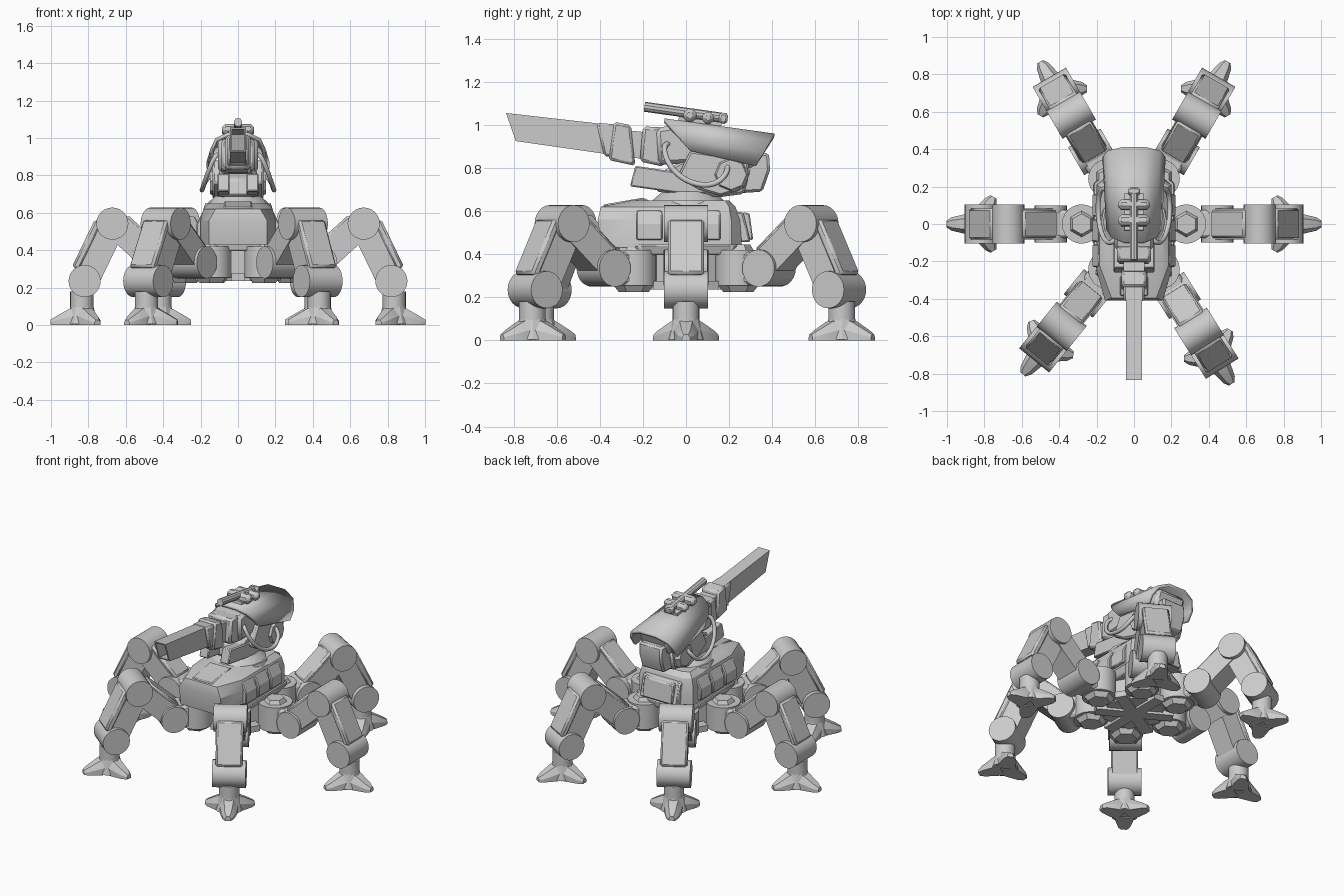
import bpy, bmesh
from math import radians, cos, sin, pi
from mathutils import Vector, Matrix

if "Cube" in bpy.data.objects:
    bpy.data.objects.remove(bpy.data.objects["Cube"])

I = Matrix.Identity(4)


def finish(name, bm, M=I, bevel=0.0):
    bmesh.ops.recalc_face_normals(bm, faces=bm.faces)
    for f in bm.faces:
        f.smooth = True
    for e in bm.edges:
        e.smooth = e.calc_face_angle(0) < 0.45
    me = bpy.data.meshes.new(name)
    bm.to_mesh(me)
    bm.free()
    ob = bpy.data.objects.new(name, me)
    ob.matrix_world = M
    bpy.context.collection.objects.link(ob)
    if bevel:
        m = ob.modifiers.new("bevel", 'BEVEL')
        m.width, m.segments = bevel, 1
    return ob


def loft(name, sections, M=I, bevel=0.0, closed=True):
    bm = bmesh.new()
    rows = [[bm.verts.new(p) for p in s] for s in sections]
    n = len(rows[0])
    for a, b in zip(rows, rows[1:]):
        for i in range(n if closed else n - 1):
            j = (i + 1) % n
            bm.faces.new((a[i], a[j], b[j], b[i]))
    if closed:
        bm.faces.new(rows[0])
        bm.faces.new(rows[-1])
    return finish(name, bm, M, bevel)


def prism_x(name, prof, x0, x1, bevel=0.0):
    """YZ profile extruded along x"""
    return loft(name, [[(x, y, z) for y, z in prof] for x in (x0, x1)], bevel=bevel)


def prism_y(name, prof, w, M=I, bevel=0.0):
    """XZ profile extruded symmetrically along y"""
    return loft(name, [[(x, y, z) for x, z in prof] for y in (-w, w)], M, bevel)


def box(name, c, s, M=I, bevel=0.0):
    bm = bmesh.new()
    bmesh.ops.create_cube(bm, size=1, matrix=Matrix.Translation(c) @ Matrix.Diagonal((*s, 1)))
    return finish(name, bm, M, bevel)


def cyl(name, p0, p1, r0, r1=None, M=I, seg=24, bevel=0.0):
    p0, p1 = Vector(p0), Vector(p1)
    d = p1 - p0
    T = Matrix.Translation((p0 + p1) / 2) @ d.to_track_quat('Z', 'Y').to_matrix().to_4x4()
    bm = bmesh.new()
    bmesh.ops.create_cone(bm, cap_ends=True, segments=seg, radius1=r0,
                          radius2=r0 if r1 is None else r1, depth=d.length, matrix=T)
    return finish(name, bm, M, bevel)


def bar(p, q, lo, hi, s0=0.0, s1=0.0):
    """slab outline along p-q between normal offsets lo and hi, ends trimmed"""
    p, q = Vector(p), Vector(q)
    d = (q - p).normalized()
    n = Vector((-d.y, d.x))
    p, q = p + d * s0, q - d * s1
    return [p + n * lo, q + n * lo, q + n * hi, p + n * hi]


# legs: pod, hip, thigh, knee, shin, ankle and three-toed foot
HIP, KNEE, ANKLE, FOOT = (.165, .335), (.392, .542), (.54, .235), .555
for k, ang in enumerate((0, 60, 120, 180, 231, 302)):
    base = radians(60 * k)
    M = Matrix.Translation((.28 * cos(base), .28 * sin(base), 0)) @ Matrix.Rotation(radians(ang), 4, 'Z')
    L = f"leg_{k + 1}_"
    cyl(L + "pod", (0, 0, .255), (0, 0, .42), .105, M=M)
    cyl(L + "pod_base", (0, 0, .225), (0, 0, .256), .07, .095, M=M, seg=6)
    cyl(L + "pod_cap", (0, 0, .42), (0, 0, .445), .07, .055, M=M, seg=6)
    box(L + "hip_block", (.085, 0, .335), (.15, .15, .15), M, .015)
    for nm, (x, z), w in (("hip", HIP, .1), ("knee", KNEE, .103), ("ankle", ANKLE, .103)):
        cyl(L + nm, (x, -w, z), (x, w, z), .086, M=M)
    prism_y(L + "thigh", bar(HIP, KNEE, -.065, .07), .082, M)
    prism_y(L + "thigh_plate", bar(HIP, KNEE, .04, .09, .03, .03), .075, M, .012)
    prism_y(L + "shin", bar(KNEE, ANKLE, -.075, .075), .075, M)
    prism_y(L + "shin_plate", bar(KNEE, ANKLE, .05, .094, .02, .04), .083, M, .012)
    cyl(L + "ankle_post", (FOOT, 0, .08), (FOOT, 0, .18), .062, M=M)
    cyl(L + "foot_core", (FOOT, 0, .005), (FOOT, 0, .1), .085, .062, M=M, seg=12)
    for t in range(3):
        T = M @ Matrix.Translation((FOOT, 0, 0)) @ Matrix.Rotation(t * 2 * pi / 3, 4, 'Z')
        loft(L + f"toe_{t + 1}",
             [[(x, -w, 0), (x, -w, h * .5), (x, -w * .55, h), (x, w * .55, h), (x, w, h * .5), (x, w, 0)]
              for x, w, h in ((.02, .06, .105), (.07, .052, .085), (.14, .036, .045), (.167, .018, .028))], T)

# underside core and spokes
cyl("core", (0, 0, .25), (0, 0, .43), .2, M=Matrix.Rotation(pi / 6, 4, 'Z'), seg=6)
for k in range(6):
    box(f"spoke_{k + 1}", (.12, 0, .255), (.24, .075, .04), Matrix.Rotation(radians(30 + 60 * k), 4, 'Z'))


# hull: stacked octagonal outlines
def deck(z, w, wf, yf, ys, yr, wr, yb, zf=0):
    h = [(wf, yf, z - zf), (w, ys, z), (w, yr, z), (wr, yb, z)]
    return h + [(-x, y, c) for x, y, c in reversed(h)]


loft("hull_skirt", [deck(.395, .2, .13, -.29, -.2, .2, .14, .27),
                    deck(.445, .22, .14, -.3, -.22, .22, .14, .28)], bevel=.008)
loft("hull", [deck(.43, .2, .155, -.39, -.25, .21, .14, .26),
              deck(.56, .2, .155, -.41, -.25, .21, .14, .25),
              deck(.62, .185, .12, -.395, -.22, .2, .13, .23),
              deck(.65, .155, .1, -.25, -.17, .18, .11, .2)])
prism_x("front_deck_plate", [(-.38, .6), (-.385, .63), (-.2, .662), (-.15, .64)], -.075, .075, .006)
for s, n in ((1, "right"), (-1, "left")):
    for i in range(3):
        y = -.17 + .135 * i
        loft(f"{n}_side_panel_{i + 1}",
             [[(s * a, y - .06, z), (s * a, y + .06, z), (s * .14, y + .06, z), (s * .14, y - .06, z)]
              for a, z in ((.222, .465), (.222, .54), (.19, .605))], bevel=.006)
prism_x("rear_panel", [(.22, .46), (.3, .455), (.265, .595), (.2, .6)], -.14, .14, .008)
prism_x("rear_lip", [(.26, .475), (.312, .465), (.295, .59), (.262, .595)], -.11, .11, .006)

# turret ring
cyl("turret_ring", (0, .01, .62), (0, .01, .65), .185, .175, seg=16)
cyl("turret_cone", (0, .01, .65), (0, .01, .69), .165, .12, seg=16)

# cradle below the gun
prism_x("cradle", [(-.14, .69), (.16, .665), (.27, .68), (.3, .8), (.0, .84), (-.12, .78)], -.1, .1, .012)
for s, n in ((1, "right"), (-1, "left")):
    prism_x(n + "_front_prong", [(-.26, .715), (-.235, .81), (.0, .775), (.2, .76), (.2, .68), (-.05, .685)],
            s * .045, s * .11, .006)
    prism_x(n + "_cheek", [(-.04, .76), (.02, .88), (.3, .84), (.26, .7), (.16, .67), (.06, .7)],
            s * .09, s * .135, .01)
    cyl(n + "_pivot", (s * .12, .21, .77), (s * .15, .21, .77), .085, .07, seg=8)
prism_x("rear_counterweight", [(.14, .73), (.2, .68), (.355, .69), (.39, .79), (.385, .87), (.2, .86)],
        -.085, .085, .012)

# gun body
prism_x("breech", [(-.13, .815), (-.14, .985), (-.05, 1.0), (.37, .935), (.32, .8), (.02, .82)], -.108, .108, .02)
prism_x("sleeve_rear", [(-.215, .83), (-.2, .992), (-.11, .99), (-.1, .805)], -.09, .09, .014)
prism_x("sleeve_neck", [(-.27, .85), (-.27, .975), (-.18, .965), (-.18, .84)], -.055, .055)
prism_x("sleeve_middle", [(-.36, .837), (-.335, 1.015), (-.255, .998), (-.235, .81)], -.066, .066, .012)
prism_x("sleeve_front", [(-.38, .855), (-.415, 1.01), (-.31, 1.0), (-.32, .85)], -.056, .056, .01)

# hollow barrel with a slanted muzzle
barrel = prism_x("barrel", [(-.79, .925), (-.835, 1.055), (-.35, 1.0), (-.35, .862)], -.042, .042)
bm = bmesh.new()
bm.from_mesh(barrel.data)
muzzle = min(bm.faces, key=lambda f: f.calc_center_median().y)
bmesh.ops.inset_region(bm, faces=[muzzle], thickness=.013)
deep = bmesh.ops.extrude_discrete_faces(bm, faces=[muzzle])["faces"][0]
bmesh.ops.translate(bm, verts=deep.verts, vec=(0, .22, -.028))
for f in bm.faces:
    f.smooth = False
bm.to_mesh(barrel.data)
bm.free()

# armour hood: arched sheet between two slanted ends
ARCH = [(1, -.0), (1.03, .4), (.86, .78), (.4, 1)]
ARCH += [(-a, f) for a, f in reversed(ARCH)]
ends = [(.135, (.02, .88), (-.1, 1.02)), (.155, (.325, .81), (.41, .95))]
hood = loft("hood", [[(w * a, lo[0] + (hi[0] - lo[0]) * f, lo[1] + (hi[1] - lo[1]) * f) for a, f in ARCH]
                     for w, lo, hi in ends], closed=False)
mod = hood.modifiers.new("thickness", 'SOLIDIFY')
mod.thickness, mod.offset = .02, 0

# sight on top, tilted with the gun
S = Matrix.Translation((0, 0, 1.055)) @ Matrix.Rotation(radians(-8), 4, 'X')
cyl("sight_tube", (0, -.195, .002), (0, .19, .002), .023, M=S, seg=10)
box("sight_mount_front", (0, .02, -.008), (.17, .06, .06), S, .018)
box("sight_mount_rear", (0, .105, -.008), (.17, .055, .055), S, .018)
box("sight_base", (0, .07, -.04), (.1, .2, .04), S)
box("sight_eyepiece", (0, .175, 0), (.065, .04, .05), S, .01)

# hoses on both sides
for s, n in ((1, "right"), (-1, "left")):
    cu = bpy.data.curves.new(n + "_hose", 'CURVE')
    cu.dimensions, cu.bevel_depth, cu.bevel_resolution, cu.resolution_u = '3D', .013, 2, 6
    sp = cu.splines.new('NURBS')
    pts = [(.08, -.06, .9), (.11, -.1, .93), (.145, -.11, .86), (.18, -.04, .76),
           (.195, .06, .715), (.19, .16, .725), (.17, .2, .79), (.12, .19, .82)]
    sp.points.add(len(pts) - 1)
    for p, (x, y, z) in zip(sp.points, pts):
        p.co = (s * x, y, z, 1)
    sp.use_endpoint_u, sp.order_u = True, 4
    bpy.context.collection.objects.link(bpy.data.objects.new(n + "_hose", cu))
